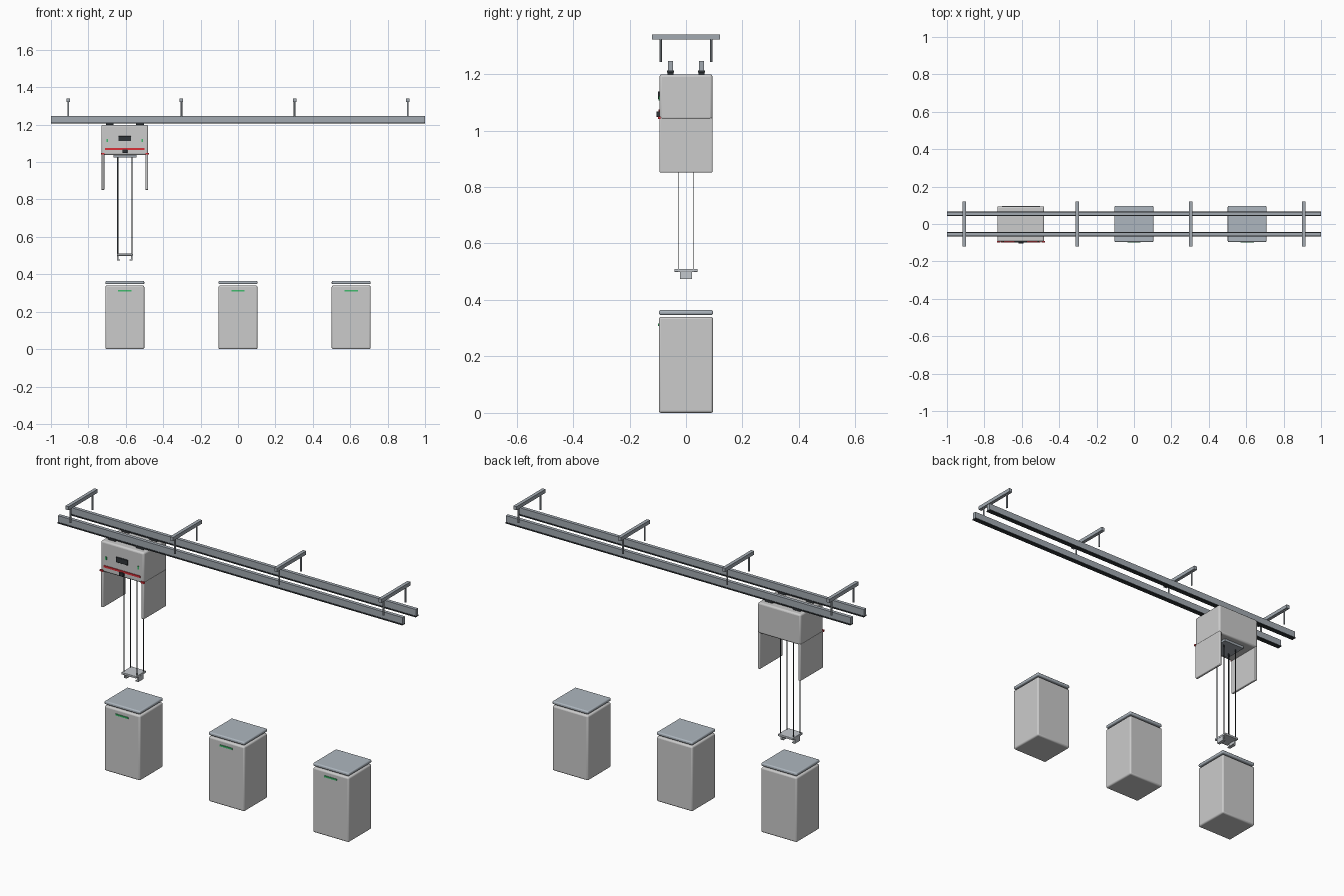
import bpy

if "Cube" in bpy.data.objects:
    bpy.data.objects.remove(bpy.data.objects["Cube"])


def material(name, r, g, b):
    m = bpy.data.materials.new(name)
    m.diffuse_color = (r, g, b, 1)
    m.use_nodes = True
    m.node_tree.nodes["Principled BSDF"].inputs["Base Color"].default_value = m.diffuse_color
    return m


WHITE = material("white_shell", 0.80, 0.82, 0.83)
STEEL = material("steel", 0.36, 0.40, 0.44)
LID = material("lid_grey", 0.42, 0.47, 0.52)
DARK = material("dark", 0.03, 0.035, 0.04)
RED = material("red", 0.70, 0.03, 0.04)
GREEN = material("green", 0.05, 0.50, 0.15)
SILVER = material("silver", 0.55, 0.58, 0.61)


def box(name, x, y, z, mat, bevel=0.0):
    """Box from (min, max) ranges, with optional rounded edges."""
    bpy.ops.mesh.primitive_cube_add(size=1, location=[(a + b) / 2 for a, b in (x, y, z)])
    ob = bpy.context.object
    ob.name = name
    ob.scale = [b - a for a, b in (x, y, z)]
    bpy.ops.object.transform_apply(location=False, rotation=False, scale=True)
    ob.data.materials.append(mat)
    if bevel:
        mod = ob.modifiers.new("bevel", 'BEVEL')
        mod.width = bevel
        mod.segments = 3
        bpy.ops.object.shade_smooth_by_angle()
    return ob


def rod(name, x, y, z, radius, mat):
    bpy.ops.mesh.primitive_cylinder_add(vertices=12, radius=radius, depth=z[1] - z[0],
                                        location=(x, y, sum(z) / 2))
    ob = bpy.context.object
    ob.name = name
    ob.data.materials.append(mat)
    bpy.ops.object.shade_smooth_by_angle()


def about(c, h):
    return (c - h, c + h)


# twin ceiling rails with a dark running strip below
for s in (-1, 1):
    box("rail", (-1, 1), about(s * 0.055, 0.009), (1.212, 1.246), STEEL)
    box("rail_running_strip", (-1, 1), about(s * 0.055, 0.012), (1.206, 1.212), DARK)

# ceiling hangers
for i in range(4):
    x = (i - 1.5) * 0.605
    box("hanger_crossbar", about(x, 0.009), about(0, 0.12), (1.322, 1.341), STEEL)
    for s in (-1, 1):
        rod("hanger_rod", x, s * 0.09, (1.243, 1.323), 0.0045, STEEL)

# hoist carriage
CX = -0.605
box("carriage_body", about(CX, 0.125), about(0, 0.094), (1.038, 1.199), WHITE, 0.009)
box("status_display", about(CX, 0.034), (-0.1, -0.092), (1.112, 1.139), DARK, 0.002)
box("warning_stripe", about(CX, 0.106), (-0.098, -0.092), (1.065, 1.075), RED)
box("front_sensor", about(CX, 0.013), (-0.105, -0.092), (1.048, 1.067), DARK, 0.002)
box("belly_plate", about(CX, 0.061), about(0, 0.061), (1.025, 1.04), STEEL)
for s in (-1, 1):
    box("status_light", about(CX + s * 0.094, 0.004), (-0.097, -0.092), (1.107, 1.123), GREEN)
    box("corner_marker", about(CX + s * 0.119, 0.009), (-0.099, -0.091), (1.04, 1.049), RED)
    box("side_guard", about(CX + s * 0.1175, 0.0075), about(0, 0.094), (0.851, 1.045), WHITE, 0.004)
    # gripper jaws with inward feet
    box("gripper_jaw", about(CX + s * 0.038, 0.004), about(0, 0.022), (0.474, 0.5), SILVER)
    box("gripper_foot", about(CX + s * 0.034, 0.008), about(0, 0.022), (0.474, 0.479), SILVER)
    for t in (-1, 1):
        box("truck", about(CX + s * 0.081, 0.021), about(t * 0.055, 0.01), (1.196, 1.208), DARK)
        box("hoist_belt", about(CX + s * 0.038, 0.003), about(t * 0.027, 0.0007), (0.505, 1.03), DARK)
box("gripper_plate", about(CX, 0.043), about(0, 0.041), (0.499, 0.51), SILVER, 0.002)

# storage pods with separate lids
for i in (-1, 0, 1):
    x = i * 0.605
    box("pod_body", about(x, 0.104), about(0, 0.096), (0.003 - 0.003, 0.34), WHITE, 0.008)
    box("pod_lid", about(x, 0.104), about(0, 0.096), (0.347, 0.364), LID, 0.006)
    box("pod_indicator", about(x, 0.036), (-0.1, -0.094), (0.308, 0.316), GREEN)
